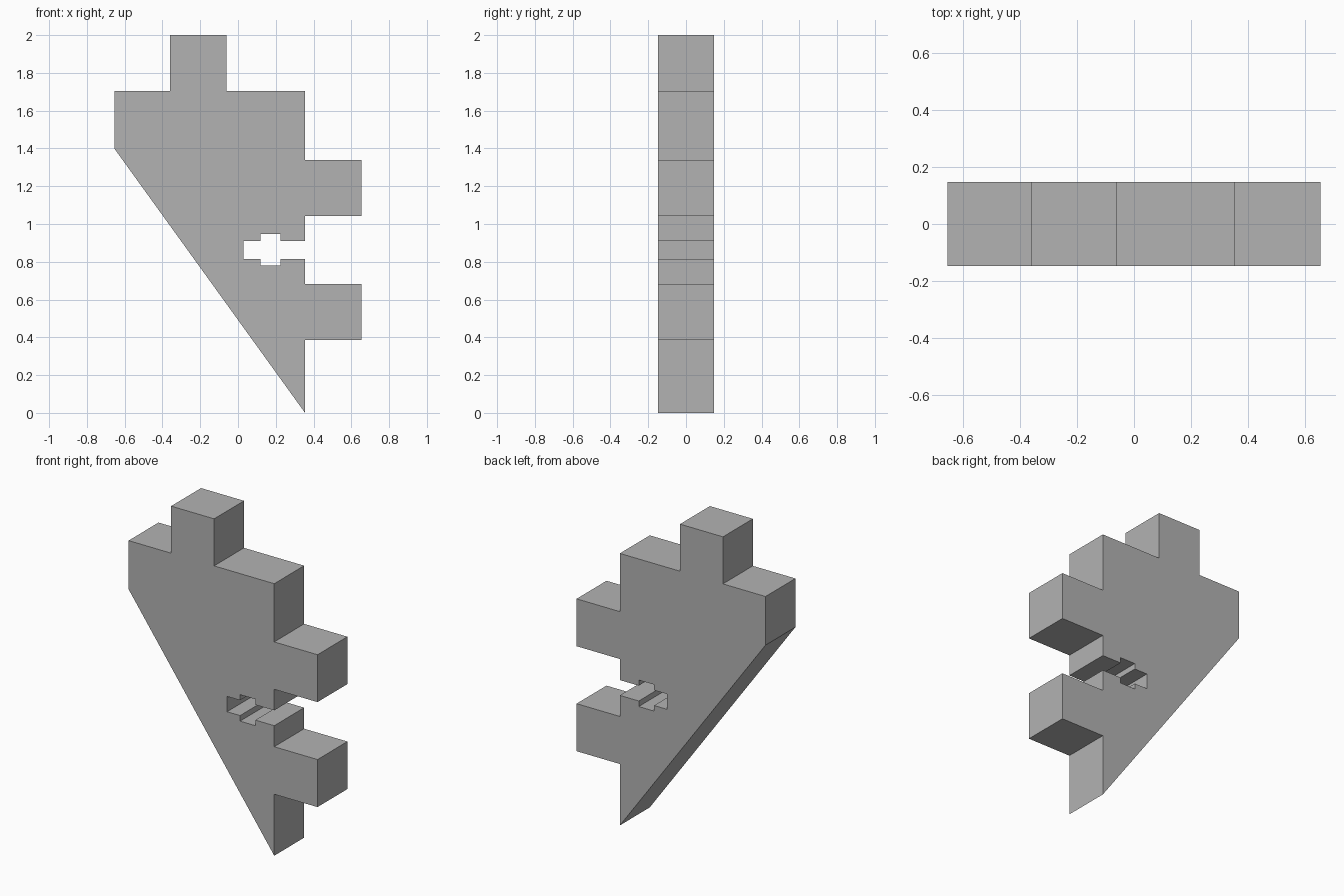
import bpy
import bmesh

cube = bpy.data.objects.get("Cube")
if cube:
    bpy.data.objects.remove(cube, do_unlink=True)

# Plain grey material
grey = bpy.data.materials.new("plain_grey")
grey.use_nodes = True
colour = (0.45, 0.45, 0.45, 1)
grey.diffuse_color = colour
grey.node_tree.nodes["Principled BSDF"].inputs["Base Color"].default_value = colour

HALF_DEPTH = 0.148
EDGE, TAB = 0.355, 0.655   # right edge of the plate and of its tabs


def side_tab(low, high):
    """Square tab standing out from the right edge."""
    return [(EDGE, low), (TAB, low), (TAB, high), (EDGE, high)]


def nut_slot(mid, inner, near, far, half, wide):
    """Slot with a wider cross pocket, symmetric about its middle height."""
    lower = [(EDGE, -half), (far, -half), (far, -wide),
             (near, -wide), (near, -half), (inner, -half)]
    upper = [(x, -z) for x, z in reversed(lower)]
    return [(x, mid + z) for x, z in lower + upper]


# Plate outline, anticlockwise from the bottom tip
outline = [(EDGE, 0)]
outline += side_tab(0.385, 0.683)
outline += nut_slot(0.863, 0.028, 0.118, 0.224, 0.048, 0.083)
outline += side_tab(1.043, 1.34)
outline += [(EDGE, 1.705), (-0.062, 1.705), (-0.062, 2), (-0.36, 2),
            (-0.36, 1.705), (-TAB, 1.705), (-TAB, 1.4)]

# Extrude the outline through the plate thickness
bm = bmesh.new()
face = bm.faces.new([bm.verts.new((x, -HALF_DEPTH, z)) for x, z in outline])
result = bmesh.ops.extrude_face_region(bm, geom=[face], use_keep_orig=True)
moved = [g for g in result["geom"] if isinstance(g, bmesh.types.BMVert)]
bmesh.ops.translate(bm, verts=moved, vec=(0, 2 * HALF_DEPTH, 0))
bmesh.ops.recalc_face_normals(bm, faces=bm.faces)

mesh = bpy.data.meshes.new("tabbed_bracket_plate")
bm.to_mesh(mesh)
bm.free()
mesh.materials.append(grey)
plate = bpy.data.objects.new("tabbed_bracket_plate", mesh)
bpy.context.collection.objects.link(plate)
